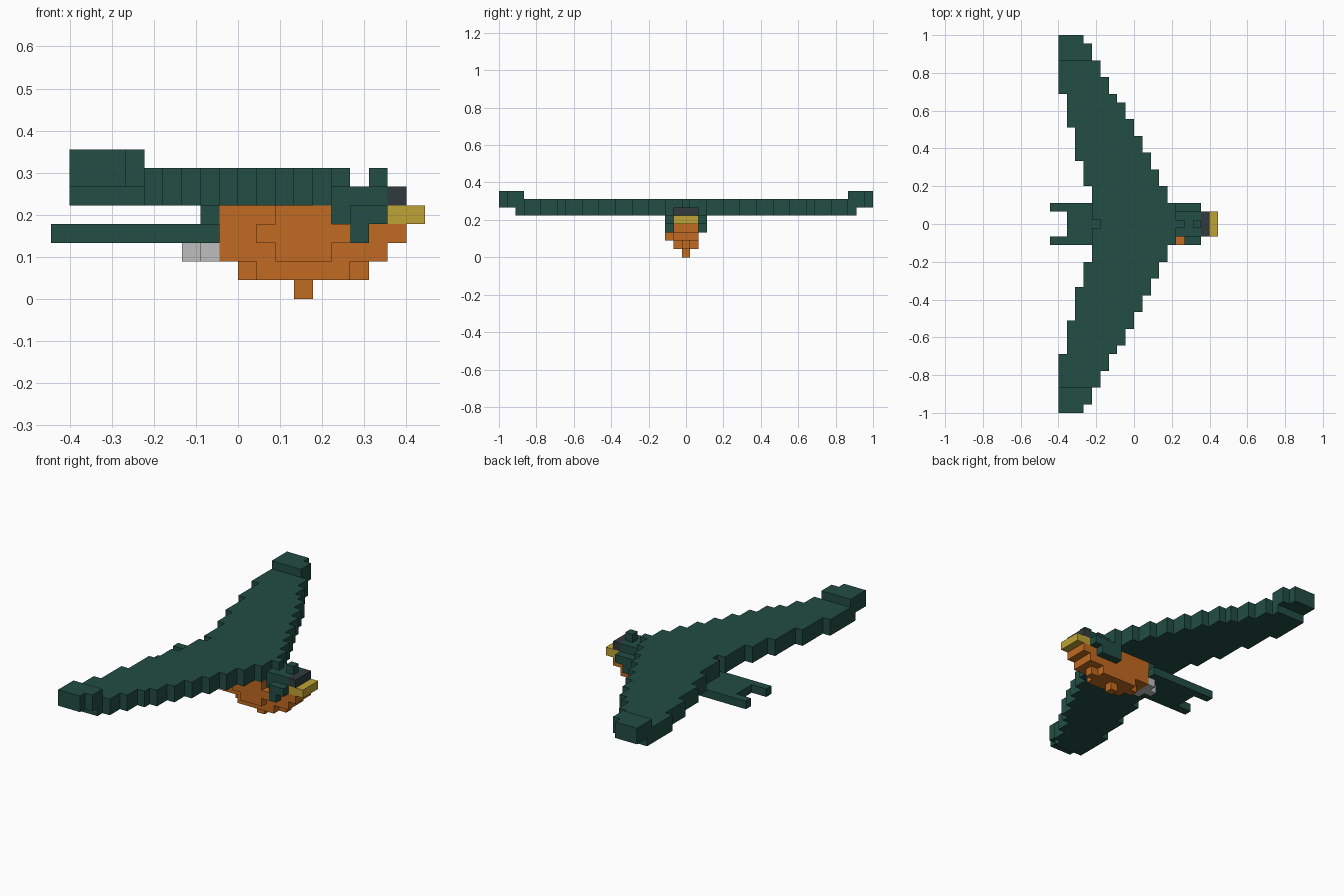
import bpy
import bmesh

if "Cube" in bpy.data.objects:
    bpy.data.objects.remove(bpy.data.objects["Cube"], do_unlink=True)

V = 2 / 45  # size of one block


def material(name, rgb):
    m = bpy.data.materials.new(name)
    m.use_nodes = True
    m.diffuse_color = (*rgb, 1)
    m.node_tree.nodes["Principled BSDF"].inputs["Base Color"].default_value = (*rgb, 1)
    return m


GREEN = material("dark green", (0.016, 0.075, 0.057))
ORANGE = material("orange", (0.533, 0.144, 0.015))
YELLOW = material("yellow", (0.515, 0.366, 0.037))
CHARCOAL = material("charcoal", (0.03, 0.042, 0.048))
PALE = material("pale grey", (0.515, 0.515, 0.515))


def prism(bm, outline, z0, z1):
    """Extrude a flat outline, given in blocks, between two heights."""
    verts = [bm.verts.new(((x - 10) * V, y * V, z0 * V)) for x, y in outline]
    face = bm.faces.new(verts)
    top = bmesh.ops.extrude_face_region(bm, geom=[face])["geom"]
    for v in top:
        if isinstance(v, bmesh.types.BMVert):
            v.co.z = z1 * V


def finish(name, bm, mat):
    bmesh.ops.recalc_face_normals(bm, faces=bm.faces)
    mesh = bpy.data.meshes.new(name)
    bm.to_mesh(mesh)
    bm.free()
    mesh.materials.append(mat)
    bpy.context.collection.objects.link(bpy.data.objects.new(name, mesh))


def blocks(name, mat, *boxes):
    """Join boxes of (x0, x1, y0, y1, z0, z1) counted in blocks."""
    bm = bmesh.new()
    for x0, x1, y0, y1, z0, z1 in boxes:
        prism(bm, [(x0, y0), (x1, y0), (x1, y1), (x0, y1)], z0, z1)
    finish(name, bm, mat)


def stairs(steps, start):
    """Turn (outer y, x) steps into a staircase edge."""
    pts = []
    for end, x in steps:
        pts += [(x, start), (x, end)]
        start = end
    return pts


def flip(pts):
    return [(x, -y) for x, y in reversed(pts)]


# Swept wings: one stepped slab mirrored across the middle
lead = stairs([(2.5, 15), (4.5, 14), (6.5, 13), (8.5, 12), (10.5, 11), (12.5, 10),
               (14.5, 9), (15.5, 8), (17.5, 7), (19.5, 6), (20.5, 5)], 0)[1:]
trail = stairs([(0.5, 6), (4.5, 5), (7.5, 4), (11.5, 3), (15.5, 2), (20.5, 1)], 0)[1:]
half = lead + trail[::-1]
bm = bmesh.new()
prism(bm, half + flip(half), 5, 7)
finish("wings", bm, GREEN)

# Raised wing tips
tip = stairs([(21.5, 5), (22.5, 4)], 19.5) + [(1, 22.5), (1, 19.5)]
for name, outline in (("left_wing_tip", tip), ("right_wing_tip", flip(tip))):
    bm = bmesh.new()
    prism(bm, outline, 6, 8)
    finish(name, bm, GREEN)

# Forked tail and its root
fork = [(9, 2.5), (0, 2.5), (0, 1.5), (2, 1.5)]
bm = bmesh.new()
prism(bm, fork + flip(fork), 3, 4)
finish("tail", bm, GREEN)
blocks("tail_root", GREEN, (8, 9, -1.5, 1.5, 4, 5))
blocks("rump", PALE, (8, 9, -1.5, 1.5, 2, 3), (7, 8, -0.5, 0.5, 2, 3))

# Body, narrowing in layers toward the belly
blocks("body", ORANGE,
       (9, 15, -1.5, 1.5, 4, 5), (9, 19, -1.5, 1.5, 3, 4), (9, 18, -1.5, 1.5, 2, 3),
       (11, 16, -1.5, 1.5, 1, 2), (10, 11, -0.5, 0.5, 1, 2), (16, 17, -0.5, 0.5, 1, 2))
blocks("foot", ORANGE, (13, 14, -0.5, 0.5, 0, 1))
blocks("side_patch", ORANGE,
       (12, 15, -2.5, -1.5, 4, 5), (11, 16, -2.5, -1.5, 3, 4), (12, 15, -2.5, -1.5, 2, 3))

# Head with crest, cheeks, brow and beak
blocks("head", GREEN, (15, 18, -1.5, 1.5, 4, 6))
blocks("crest", GREEN, (15, 16, -0.5, 0.5, 6, 7), (17, 18, -0.5, 0.5, 6, 7))
blocks("right_cheek", GREEN, (16, 18, -2.5, -1.5, 4, 5), (16, 17, -2.5, -1.5, 3, 4))
blocks("left_cheek", GREEN, (14, 18, 1.5, 2.5, 4, 5), (14, 17, 1.5, 2.5, 3, 4))
blocks("brow", CHARCOAL, (18, 19, -1.5, 1.5, 5, 6))
blocks("beak", YELLOW, (18, 20, -1.5, 1.5, 4, 5))
